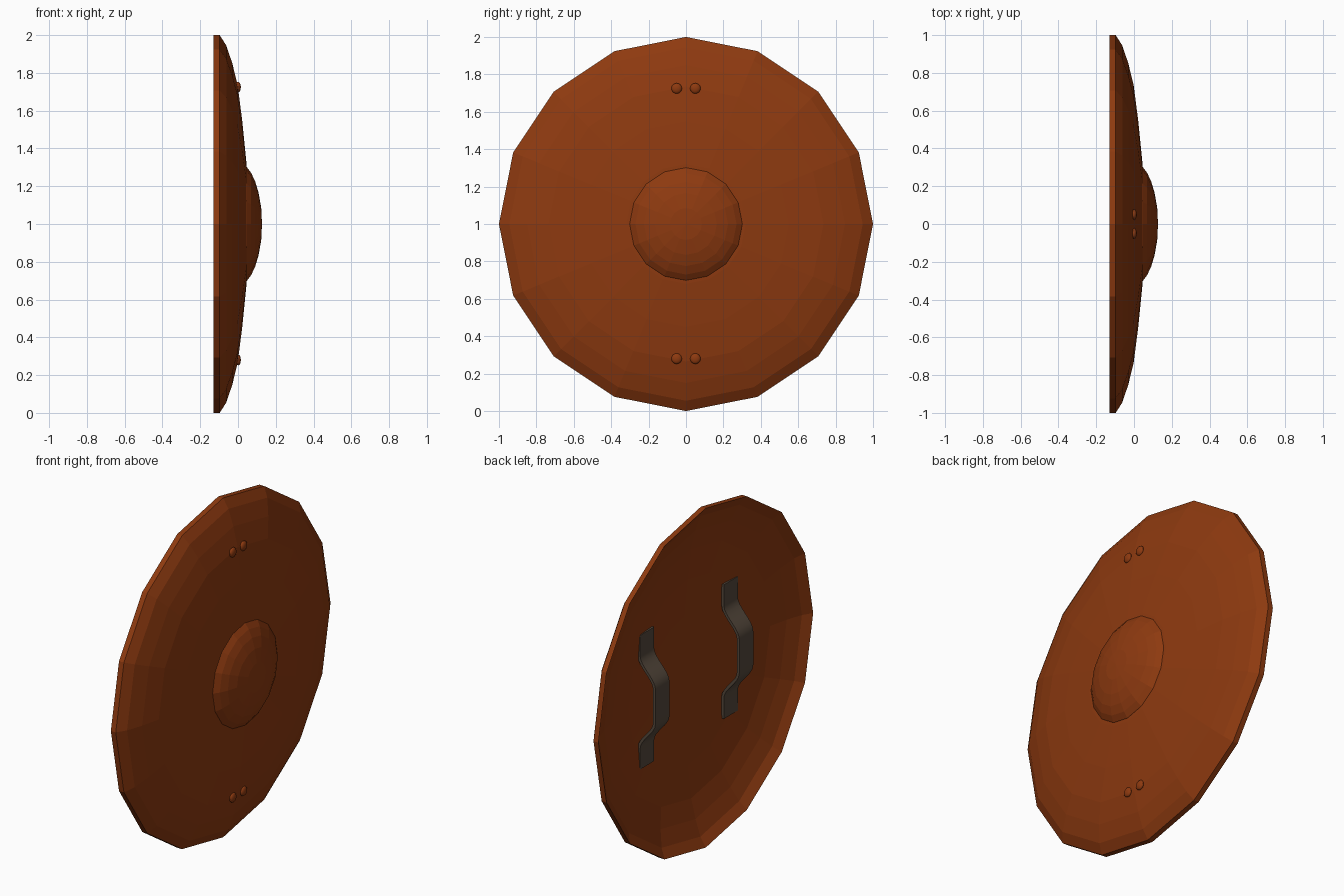
import bpy, bmesh, math
from mathutils import Vector

if "Cube" in bpy.data.objects:
    bpy.data.objects.remove(bpy.data.objects["Cube"], do_unlink=True)

SIDES = 16
CENTRE_Z = 1.0


def material(name, colour):
    mat = bpy.data.materials.new(name)
    mat.use_nodes = True
    mat.diffuse_color = colour
    mat.node_tree.nodes["Principled BSDF"].inputs["Base Color"].default_value = colour
    return mat


def add_object(name, bm, mat, smooth_angle=None):
    bmesh.ops.recalc_face_normals(bm, faces=bm.faces)
    mesh = bpy.data.meshes.new(name)
    bm.to_mesh(mesh)
    bm.free()
    mesh.materials.append(mat)
    obj = bpy.data.objects.new(name, mesh)
    bpy.context.collection.objects.link(obj)
    if smooth_angle:
        bpy.ops.object.select_all(action="DESELECT")
        obj.select_set(True)
        bpy.context.view_layer.objects.active = obj
        bpy.ops.object.shade_smooth_by_angle(angle=math.radians(smooth_angle))
    return obj


def lathe(name, profile, mat):
    """Spin (radius, x) points around the shield's x axis."""
    bm = bmesh.new()
    verts = [bm.verts.new((x, 0, CENTRE_Z + r)) for r, x in profile]
    edges = [bm.edges.new(pair) for pair in zip(verts, verts[1:])]
    bmesh.ops.spin(bm, geom=verts + edges, cent=(0, 0, CENTRE_Z), axis=(1, 0, 0),
                   angle=math.tau, steps=SIDES)
    bmesh.ops.remove_doubles(bm, verts=bm.verts, dist=0.0005)
    return add_object(name, bm, mat)


def strap(name, y, mat):
    """Bent strip: flat ends, smooth S bends and a raised grip."""
    end_x, grip_x, width, thick, length = -0.012, -0.112, 0.13, 0.016, 0.395
    bend_start, bend_end, steps = 0.27, 0.10, 8
    half = [(end_x, length)]
    for i in range(steps + 1):
        t = i / steps
        ease = t * t * (3 - 2 * t)
        half.append((end_x + (grip_x - end_x) * ease,
                     bend_start + (bend_end - bend_start) * t))
    path = [Vector(p) for p in half + [(x, -z) for x, z in reversed(half)]]

    # Offset the path along its normals to give an even thickness
    rings = []
    bm = bmesh.new()
    for i, p in enumerate(path):
        d = (path[min(i + 1, len(path) - 1)] - path[max(i - 1, 0)]).normalized()
        n = Vector((d.y, -d.x)) * thick / 2
        corners = [(p + n, -1), (p + n, 1), (p - n, 1), (p - n, -1)]
        rings.append([bm.verts.new((q.x, y + s * width / 2, CENTRE_Z + q.y))
                      for q, s in corners])
    for a, b in zip(rings, rings[1:]):
        for k in range(4):
            j = (k + 1) % 4
            bm.faces.new((a[k], a[j], b[j], b[k]))
    bm.faces.new(rings[0])
    bm.faces.new(rings[-1])
    return add_object(name, bm, mat, 30)


def rivet(name, y, z, mat):
    bm = bmesh.new()
    bmesh.ops.create_uvsphere(bm, u_segments=16, v_segments=10, radius=0.028)
    bmesh.ops.scale(bm, vec=(0.5, 1, 1), verts=bm.verts)
    bmesh.ops.translate(bm, vec=(0.001, y, z), verts=bm.verts)
    return add_object(name, bm, mat, 40)


brown = material("russet brown", (0.27, 0.042, 0.005, 1))
leather = material("dark leather", (0.09, 0.065, 0.045, 1))

# Shield body: shallow dome with a parallel hollow back
dome = [(0, 0.055), (0.32, 0.045), (0.55, 0.022), (0.735, -0.002),
        (0.85, -0.03), (0.945, -0.062), (1.0, -0.097)]
WALL = 0.032
lathe("shield_body", dome + [(r, x - WALL) for r, x in reversed(dome)], brown)

# Central boss
boss = [(0.305, 0.04), (0.3, 0.048), (0.27, 0.07), (0.225, 0.091),
        (0.165, 0.109), (0.085, 0.123), (0, 0.127)]
lathe("boss", boss, brown)

# Paired rivets above and below, and a grip strap on each side of the back
for side, sign in (("left", 1), ("right", -1)):
    for level, z in (("upper", 1.725), ("lower", 0.28)):
        rivet(f"{level}_rivet_{side}", sign * 0.05, z, brown)
    strap(f"strap_{side}", sign * 0.39, leather)
